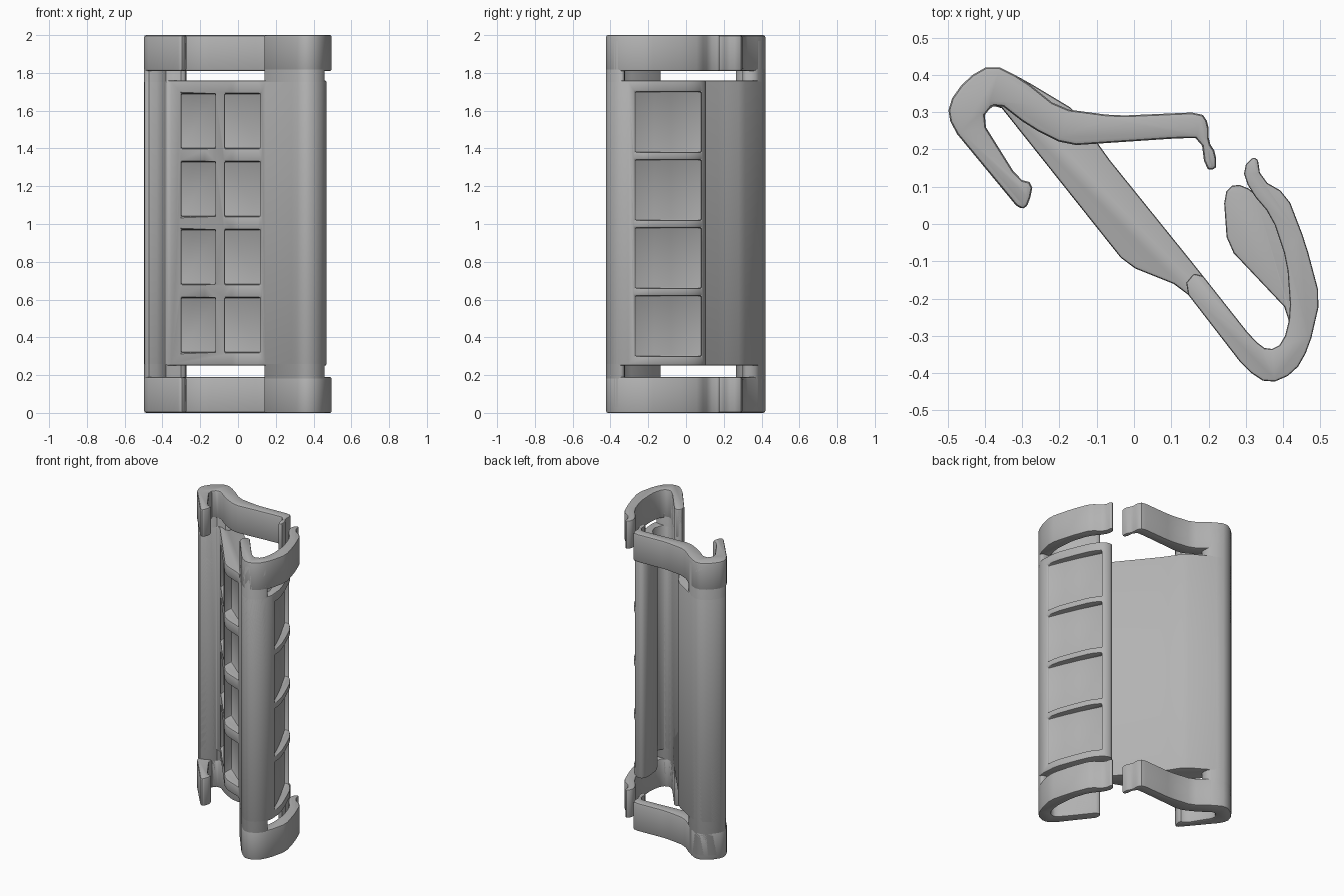
import bpy
import bmesh
from math import hypot, radians

if "Cube" in bpy.data.objects:
    bpy.data.objects.remove(bpy.data.objects["Cube"], do_unlink=True)

grey = bpy.data.materials.new("plain grey")
grey.use_nodes = True
colour = (0.45, 0.45, 0.45, 1)
grey.diffuse_color = colour
grey.node_tree.nodes["Principled BSDF"].inputs["Base Color"].default_value = colour


def soften(points, reach=2.5):
    """Cut every corner of a closed outline once, by a limited length."""
    result = []
    for a, b in zip(points, points[1:] + points[:1]):
        dx, dy = b[0] - a[0], b[1] - a[1]
        cut = min(0.25, reach / hypot(dx, dy))
        for t in (cut, 1 - cut):
            result.append((a[0] + dx * t, a[1] + dy * t))
    return result


def add_prism(bm, outline, bottom, top):
    """Extrude a plan outline, given in hundredths, between two heights."""
    base = [bm.verts.new((x / 100, y / 100, bottom)) for x, y in outline]
    face = bm.faces.new(base)
    grown = bmesh.ops.extrude_face_region(bm, geom=[face])["geom"]
    verts = [v for v in grown if isinstance(v, bmesh.types.BMVert)]
    bmesh.ops.translate(bm, vec=(0, 0, top - bottom), verts=verts)


def make_object(name, bm):
    bmesh.ops.recalc_face_normals(bm, faces=bm.faces)
    mesh = bpy.data.meshes.new(name)
    bm.to_mesh(mesh)
    bm.free()
    mesh.materials.append(grey)
    obj = bpy.data.objects.new(name, mesh)
    bpy.context.collection.objects.link(obj)
    return obj


def part(name, outline, bottom, top):
    bm = bmesh.new()
    add_prism(bm, soften(outline), bottom, top)
    return make_object(name, bm)


def activate(obj):
    bpy.ops.object.select_all(action="DESELECT")
    obj.select_set(True)
    bpy.context.view_layer.objects.active = obj


def finish(obj, width=0.012):
    """Round the edges and shade the curved sides smoothly."""
    bevel = obj.modifiers.new("rounded edges", "BEVEL")
    bevel.width = width
    bevel.segments = 2
    bevel.limit_method = "ANGLE"
    bevel.angle_limit = radians(50)
    activate(obj)
    bpy.ops.object.modifier_apply(modifier=bevel.name)
    bpy.ops.object.shade_smooth_by_angle(angle=radians(35))


# Shared stretches of the plan outline
left_bend_outer = [(-49, 26), (-50, 32), (-45, 39), (-38, 43), (-30, 39)]
left_bend_inner = [(-37, 33), (-41, 28)]
right_bend_inner = [(17, -12), (32, -31), (36, -34), (40, -32), (42, -24)]
right_bend_outer = [(47, -33), (43, -40), (36, -43), (30, -39), (13, -17)]

# Main body: thick wall, both bends and the padded grip panel
wall_back = [(-15, 30), (-8, 19)]
grip_panel = [(25, -6), (24, 8), (27, 11), (32, 9), (37, 3), (42, -9), (46, -20)]
wall_front = [(-2, -11)]
body = part("main_body",
            left_bend_outer + wall_back + right_bend_inner + grip_panel
            + right_bend_outer + wall_front + left_bend_inner,
            0.25, 1.76)

# Pockets in the front wall and in the outer side of the grip panel
pitch = 0.36
cutter_bm = bmesh.new()
wall_pockets = ([(-30, 10), (-30, 29), (-12, 8), (-12, -10)],
                [(-7, -20), (-7, 3), (12, -13), (12, -25)])
grip_pocket = [(55, -27), (45, -27), (41, -17), (37, -8), (29, 8), (55, 8)]
for row in range(4):
    low = 0.32 + row * pitch
    for pocket in wall_pockets:
        add_prism(cutter_bm, pocket, low, low + 0.29)
    low = 0.30 + row * pitch
    add_prism(cutter_bm, grip_pocket, low, low + 0.32)
cutter = make_object("pocket_cutter", cutter_bm)
cutter.hide_render = True
cut = body.modifiers.new("pockets", "BOOLEAN")
cut.operation = "DIFFERENCE"
cut.solver = "EXACT"
cut.object = cutter
activate(body)
bpy.ops.object.modifier_apply(modifier=cut.name)
bpy.data.objects.remove(cutter, do_unlink=True)
finish(body, 0.008)

# End clips, repeated at the bottom and the top
arm = [(-20, 31), (-5, 29), (18, 30), (20, 27), (20, 22), (22, 19), (22, 14),
       (19, 15), (18, 23), (12, 23), (-18, 21), (-28, 26)]
short_hook = [(-31, 12), (-27, 11), (-28, 6), (-30, 3)]
long_hook = [(41, -10), (37, 2), (31, 9), (29, 15), (33, 19), (34, 12),
             (41, 8), (46, -5), (50, -20)]
for end, bottom in (("bottom", 0.0), ("top", 1.81)):
    top = bottom + 0.19
    finish(part(end + "_arm_clip",
                left_bend_outer + arm + left_bend_inner + short_hook, bottom, top))
    finish(part(end + "_hook_clip",
                right_bend_inner + long_hook + right_bend_outer, bottom, top))

# Corner posts that carry the bends past the slots
left_post = left_bend_outer + [(-27, 36), (-28, 29)] + left_bend_inner
right_post = right_bend_inner[:-1] + right_bend_outer
for name, outline in (("left_post", left_post), ("right_post", right_post)):
    finish(part(name, outline, 0.02, 1.98))
